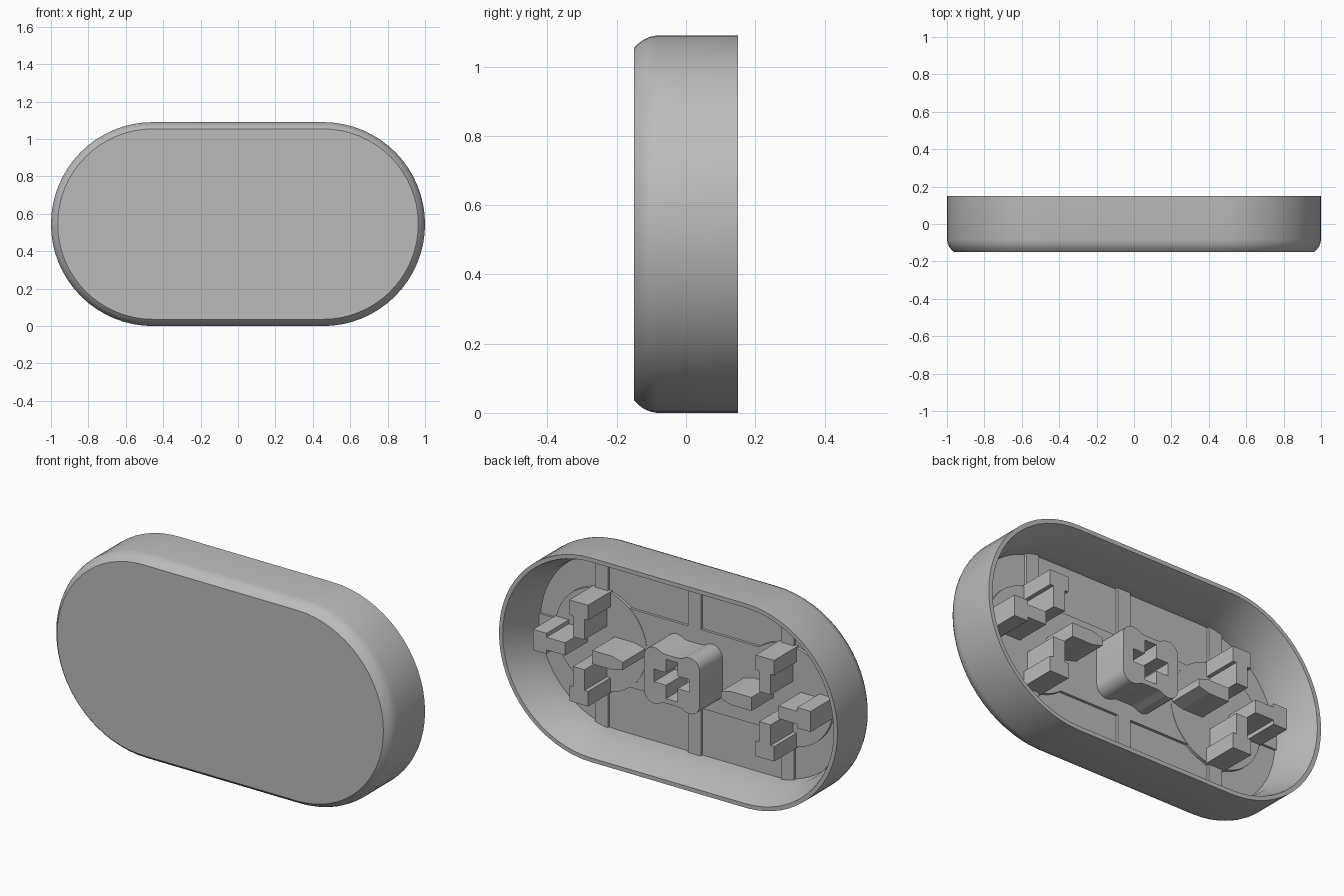
import bpy
import bmesh
from math import sin, cos, pi, radians

R, HALF, ZC = 0.545, 0.455, 0.545      # end radius, half straight length, centre height
FLOOR, TIP = -0.085, 0.12              # inner floor and stem tip depth

if "Cube" in bpy.data.objects:
    bpy.data.objects.remove(bpy.data.objects["Cube"])

grey = bpy.data.materials.new("plain_grey")
grey.use_nodes = True
colour = (0.5, 0.5, 0.5, 1)
grey.diffuse_color = colour
grey.node_tree.nodes["Principled BSDF"].inputs["Base Color"].default_value = colour


def finish(name, bm):
    bmesh.ops.recalc_face_normals(bm, faces=bm.faces)
    mesh = bpy.data.meshes.new(name)
    bm.to_mesh(mesh)
    bm.free()
    mesh.materials.append(grey)
    obj = bpy.data.objects.new(name, mesh)
    bpy.context.collection.objects.link(obj)
    return obj


def smooth(obj, angle):
    bpy.ops.object.select_all(action='DESELECT')
    obj.select_set(True)
    bpy.context.view_layer.objects.active = obj
    bpy.ops.object.shade_smooth_by_angle(angle=radians(angle))


def loft(name, rings):
    """Skin a list of (outline, y) rings and cap both ends."""
    bm = bmesh.new()
    loops = [[bm.verts.new((x, y, z + ZC)) for x, z in pts] for pts, y in rings]
    for a, b in zip(loops, loops[1:]):
        for i in range(len(a)):
            j = (i + 1) % len(a)
            bm.faces.new((a[i], a[j], b[j], b[i]))
    bm.faces.new(loops[0])
    bm.faces.new(loops[-1])
    return finish(name, bm)


def prism(name, pts, y0, y1):
    return loft(name, [(pts, y0), (pts, y1)])


def box(name, x0, x1, z0, z1, y0, y1):
    return prism(name, [(x0, z0), (x1, z0), (x1, z1), (x0, z1)], y0, y1)


def stadium(radius, steps=32):
    pts = []
    for side, start in ((1, -pi / 2), (-1, pi / 2)):
        for i in range(steps + 1):
            a = start + pi * i / steps
            pts.append((side * HALF + radius * cos(a), radius * sin(a)))
    return pts


# Hollow cap: rounded front edge, straight sides, thin rim, sloped inner wall
edge = [(0.036, -0.15), (0.023, -0.137), (0.012, -0.122), (0.004, -0.104), (0, -0.084)]
inside = [(0, 0.15), (0.022, 0.15), (0.074, 0.0), (0.08, FLOOR)]
shell = loft("cap_shell", [(stadium(R - d), y) for d, y in edge + inside])
smooth(shell, 30)

# Low raised ribs and band on the inner floor
low = FLOOR - 0.02
for n, x in (("left", 0.55), ("middle", 0), ("right", -0.55)):
    box("floor_rib_" + n, x - 0.038, x + 0.038, -0.47, 0.47, low, FLOOR + 0.014)
box("floor_band", -0.55, 0.55, -0.21, 0.21, low, FLOOR + 0.014)
box("floor_cross_rib", -0.93, 0.93, -0.04, 0.04, low, FLOOR + 0.012)


# Side sockets: four T-shaped posts around a cross-shaped gap on a round pad
post = [(0.08, -0.034), (0.19, -0.034), (0.19, -0.055), (0.27, -0.055),
        (0.27, 0.055), (0.19, 0.055), (0.19, 0.034), (0.08, 0.034)]
inner_post = [(0.08, -0.036), (0.2, -0.036), (0.26, -0.02),
              (0.26, 0.02), (0.2, 0.036), (0.08, 0.036)]
for n, s in (("left", 1), ("right", -1)):
    cx = s * 0.55
    pad = [(cx + 0.27 * cos(2 * pi * i / 48), 0.27 * sin(2 * pi * i / 48)) for i in range(48)]
    prism("socket_pad_" + n, pad, low, FLOOR + 0.016)
    prism("outer_post_" + n, [(cx + s * u, v) for u, v in post], low, TIP)
    prism("inner_post_" + n, [(cx - s * u, v) for u, v in inner_post], low, TIP)
    prism("upper_post_" + n, [(cx + v, u) for u, v in post], low, TIP)
    prism("lower_post_" + n, [(cx + v, -u) for u, v in post], low, TIP)

# Central stem: rounded block with a shallow dip above and below
corner = []
for i in range(7):
    a = pi / 2 * i / 6
    corner.append((0.105 + 0.06 * cos(a), 0.09 + 0.06 * sin(a)))
corner += [(0.08, 0.145), (0.055, 0.132), (0.03, 0.13)]
outline = corner + [(-x, z) for x, z in reversed(corner)]
outline += [(-x, -z) for x, z in corner] + [(x, -z) for x, z in reversed(corner)]
stem = prism("centre_stem", outline, low, TIP)

# Cross-shaped hole in the stem
w, r = 0.034, 0.105
cross = []
for k in range(4):
    c, s = (1, 0, -1, 0)[k], (0, 1, 0, -1)[k]
    for x, z in ((r, -w), (r, w), (w, w)):
        cross.append((x * c - z * s, x * s + z * c))
cutter = prism("stem_cutter", cross, FLOOR + 0.03, TIP + 0.1)
cutter.hide_render = True
cut = stem.modifiers.new("cross_hole", 'BOOLEAN')
cut.operation = 'DIFFERENCE'
cut.solver = 'EXACT'
cut.object = cutter
bpy.context.view_layer.objects.active = stem
bpy.ops.object.modifier_apply(modifier=cut.name)
bpy.data.objects.remove(cutter)
smooth(stem, 40)
